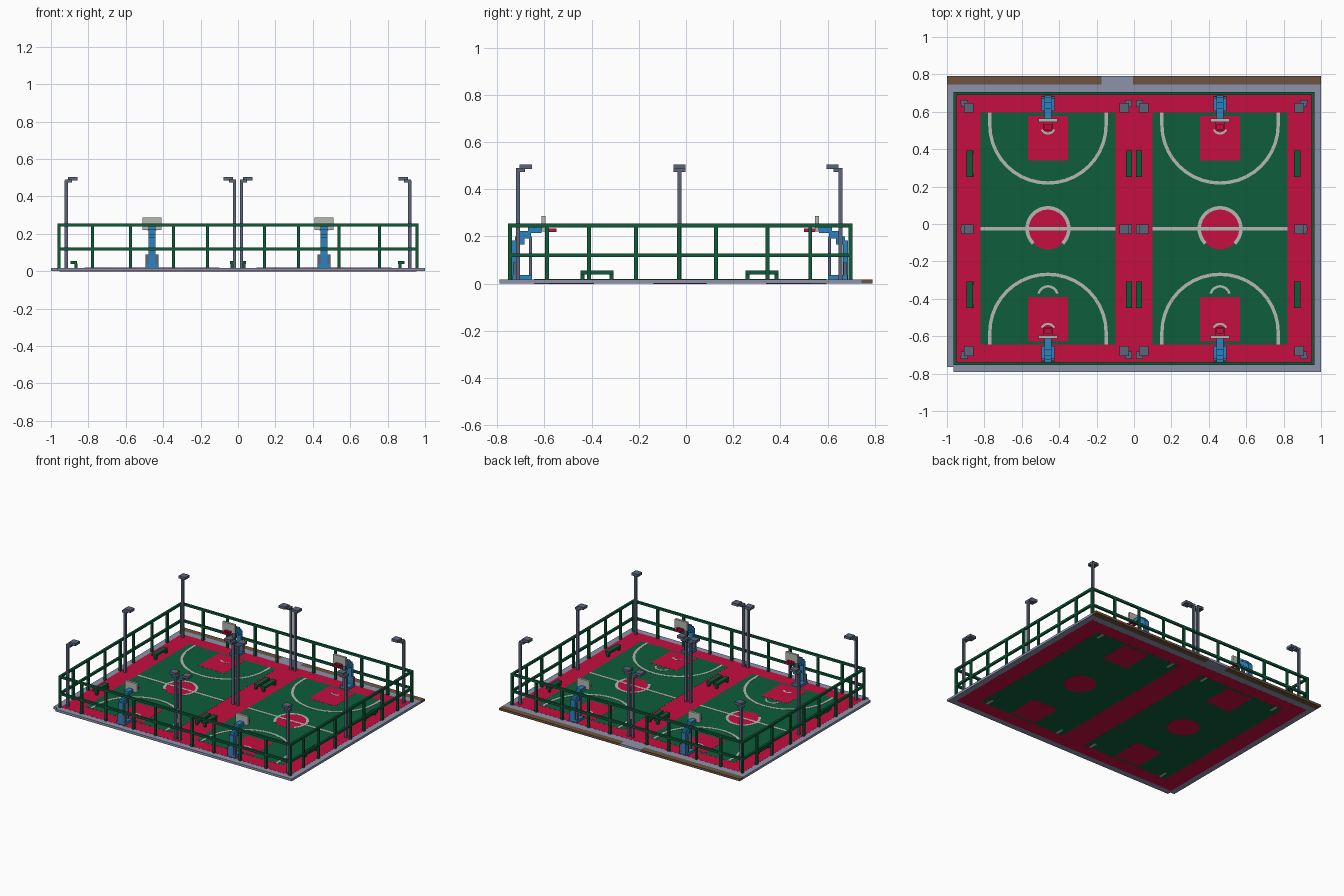
import bpy, bmesh, math

if "Cube" in bpy.data.objects:
    bpy.data.objects.remove(bpy.data.objects["Cube"])


def lin(c):
    c /= 255
    return c / 12.92 if c <= 0.04045 else ((c + 0.055) / 1.055) ** 2.4


def material(name, *rgb):
    m = bpy.data.materials.new(name)
    col = [lin(c) for c in rgb] + [1]
    m.diffuse_color = col
    m.use_nodes = True
    b = m.node_tree.nodes["Principled BSDF"]
    b.inputs["Base Color"].default_value = col
    b.inputs["Roughness"].default_value = 0.8
    return m


RED = material("court red", 198, 14, 64)
GREEN = material("court green", 14, 94, 60)
FENCE = material("fence green", 14, 90, 56)
GREY = material("paving grey", 140, 148, 170)
BROWN = material("soil brown", 110, 84, 62)
BLUE = material("hoop blue", 44, 132, 192)
SLATE = material("lamp slate", 92, 102, 122)
WHITE = material("line white", 182, 184, 178)

YC = -0.025          # court centre line
TOP = 0.017          # paving height
COURTS = (-0.46, 0.46)


def finish(bm, name, mat):
    bmesh.ops.recalc_face_normals(bm, faces=bm.faces)
    me = bpy.data.meshes.new(name)
    bm.to_mesh(me)
    bm.free()
    me.materials.append(mat)
    ob = bpy.data.objects.new(name, me)
    bpy.context.collection.objects.link(ob)
    return ob


def boxes(name, mat, items):
    """One object made of boxes given as (x0, x1, y0, y1, z0, z1)."""
    bm = bmesh.new()
    for x0, x1, y0, y1, z0, z1 in items:
        vs = bmesh.ops.create_cube(bm, size=1)["verts"]
        for v in vs:
            v.co = ((x0 + x1) / 2 + v.co.x * abs(x1 - x0),
                    (y0 + y1) / 2 + v.co.y * abs(y1 - y0),
                    (z0 + z1) / 2 + v.co.z * abs(z1 - z0))
    return finish(bm, name, mat)


def layer(k):
    """Floor layers show on both sides, each a hair thicker than the last."""
    return 0.003 - 0.0007 * k, TOP + 0.0007 * k


def arcs(name, mat, items, k):
    """Arc bands given as (cx, cy, inner radius, outer radius, from, to)."""
    bm = bmesh.new()
    z0, z1 = layer(k)
    for cx, cy, r0, r1, a0, a1 in items:
        n = max(4, int(abs(a1 - a0) / 9))
        rings = []
        for i in range(n + 1):
            a = math.radians(a0 + (a1 - a0) * i / n)
            rings.append([bm.verts.new((cx + r * math.cos(a), cy + r * math.sin(a), z))
                          for r, z in ((r0, z0), (r1, z0), (r1, z1), (r0, z1))])
        for p, q in zip(rings, rings[1:]):
            for j in range(4):
                bm.faces.new((p[j], p[(j + 1) % 4], q[(j + 1) % 4], q[j]))
        bm.faces.new(rings[0])
        bm.faces.new(rings[-1][::-1])
    return finish(bm, name, mat)


# Paving with planted strips along the back and a path between them
boxes("paving", GREY, [(-1, 1, -0.765, 0.745, 0, TOP),
                       (-0.965, 1, -0.79, -0.765, 0, TOP),
                       (-0.175, -0.005, 0.745, 0.79, 0, TOP)])
boxes("soil_strip", BROWN, [(-1, -0.175, 0.745, 0.79, 0, TOP),
                            (-0.005, 1, 0.745, 0.79, 0, TOP)])

# Coloured floor
lo, hi = layer(5)
boxes("red_floor", RED, [(-0.955, 0.955, -0.745, 0.695, -0.0003, layer(1)[1])])
boxes("green_courts", GREEN, [(c - 0.36, c + 0.36, -0.645, 0.595, -0.0006, layer(2)[1])
                              for c in COURTS])
boxes("keys", RED, [(c - 0.107, c + 0.107, YC + s * 0.365, YC + s * 0.603, -0.0009, layer(3)[1])
                    for c in COURTS for s in (-1, 1)])
discs = bmesh.new()
for c in COURTS:
    d = bmesh.ops.create_cone(discs, cap_ends=True, segments=16, radius1=0.112,
                              radius2=0.112, depth=layer(3)[1] + 0.0009)["verts"]
    bmesh.ops.translate(discs, verts=d, vec=(c, YC, (layer(3)[1] - 0.0009) / 2))
finish(discs, "centre_discs", RED)

# Painted lines
z1 = layer(4)[1]
lines, bands = [], []
for c in COURTS:
    lines.append((c - 0.36, c + 0.36, YC - 0.009, YC + 0.009, TOP, z1))
    bands.append((c, YC, 0.102, 0.121, -45, 225))
    for s in (-1, 1):
        cy = YC + s * 0.555
        bands.append((c, cy, 0.302, 0.32, 0, -180 * s))
        bands.append((c, YC + s * 0.545, 0.03, 0.042, -25 * s, -155 * s))
        for e in (-1, 1):
            lines.append((c + e * 0.302, c + e * 0.32, cy, YC + s * 0.62, -0.0011, z1))
    bands.append((c, -0.385, 0.045, 0.058, 15, 165))
boxes("straight_lines", WHITE, lines)
arcs("curved_lines", WHITE, bands, 4).location.z = 0.0

# Perimeter fence
X, Y0, Y1, W = 0.957, -0.746, 0.697, 0.008
posts_x = (-0.957, -0.778, -0.575, -0.345, -0.163, 0.142, 0.323, 0.54, 0.757, 0.957)
posts_y = (-0.589, -0.411, -0.212, -0.03, 0.127, 0.345, 0.527)
fence = []
for z in (0.12, 0.246):
    for y in (Y0, Y1):
        fence.append((-X - W, X + W, y - W, y + W, z - W, z + W))
    for x in (-X, X):
        fence.append((x - W, x + W, Y0, Y1, z - W, z + W))
for y in (Y0, Y1):
    fence += [(x - W, x + W, y - W, y + W, 0.012, 0.246) for x in posts_x]
for x in (-X, X):
    fence += [(x - W, x + W, y - W, y + W, 0.012, 0.246) for y in posts_y]
boxes("fence", FENCE, fence)


# Basketball hoops, one at each end of each court
def hoop(c, s):
    def b(w, d0, d1, z0, z1, dx=0):
        return (c + dx - w, c + dx + w, YC + s * d0, YC + s * d1, z0, z1)
    boxes("hoop_stand", BLUE, [b(0.034, 0.628, 0.71, TOP, 0.036),
                               b(0.018, 0.69, 0.712, TOP, 0.182),
                               b(0.018, 0.66, 0.7, 0.165, 0.2),
                               b(0.018, 0.632, 0.678, 0.19, 0.222),
                               b(0.018, 0.588, 0.645, 0.214, 0.24)])
    boxes("hoop_brace", SLATE, [b(0.034, 0.692, 0.708, 0.03, 0.09),
                                b(0.012, 0.628, 0.64, 0.03, 0.2)])
    boxes("backboard", WHITE, [b(0.051, 0.571, 0.588, 0.22, 0.287)])
    boxes("hoop_rim", RED, [b(0.025, 0.558, 0.571, 0.219, 0.233),
                            b(0.025, 0.525, 0.534, 0.219, 0.233),
                            b(0.005, 0.525, 0.571, 0.219, 0.233, 0.02),
                            b(0.005, 0.525, 0.571, 0.219, 0.233, -0.02)])


for c in COURTS:
    for s in (-1, 1):
        hoop(c, s)


# Floodlights: heads lean over the courts
def lamp(x, dx, y, dy):
    w = 0.0085
    parts = [(x - w, x + w, y - w, y + w, 0.012, 0.485)]
    for a, b, z0, z1 in ((-0.008, 0.03, 0.474, 0.49), (0.008, 0.06, 0.486, 0.505)):
        ys = (y + dy * a, y + dy * b) if dy else (y - 0.025, y + 0.025)
        parts.append((x + dx * a, x + dx * b, *ys, z0, z1))
    boxes("floodlight", SLATE, parts)


for x, dx in ((-0.918, 1), (-0.018, -1), (0.018, 1), (0.918, -1)):
    for y, dy in ((-0.713, 1), (-0.028, 0), (0.655, -1)):
        lamp(x, dx, y, dy)

# Benches beside the courts
for x0, x1, leg in ((-0.895, -0.86, -0.867), (-0.044, -0.01, -0.033),
                    (0.01, 0.044, 0.033), (0.855, 0.89, 0.867)):
    for y in (-0.378, 0.322):
        seat = [(x0, x1, y - 0.07, y + 0.07, 0.038, 0.055)]
        legs = [(leg - 0.008, leg + 0.008, y + e * 0.07, y + e * 0.053, 0.012, 0.04)
                for e in (-1, 1)]
        boxes("bench", FENCE, seat + legs)
